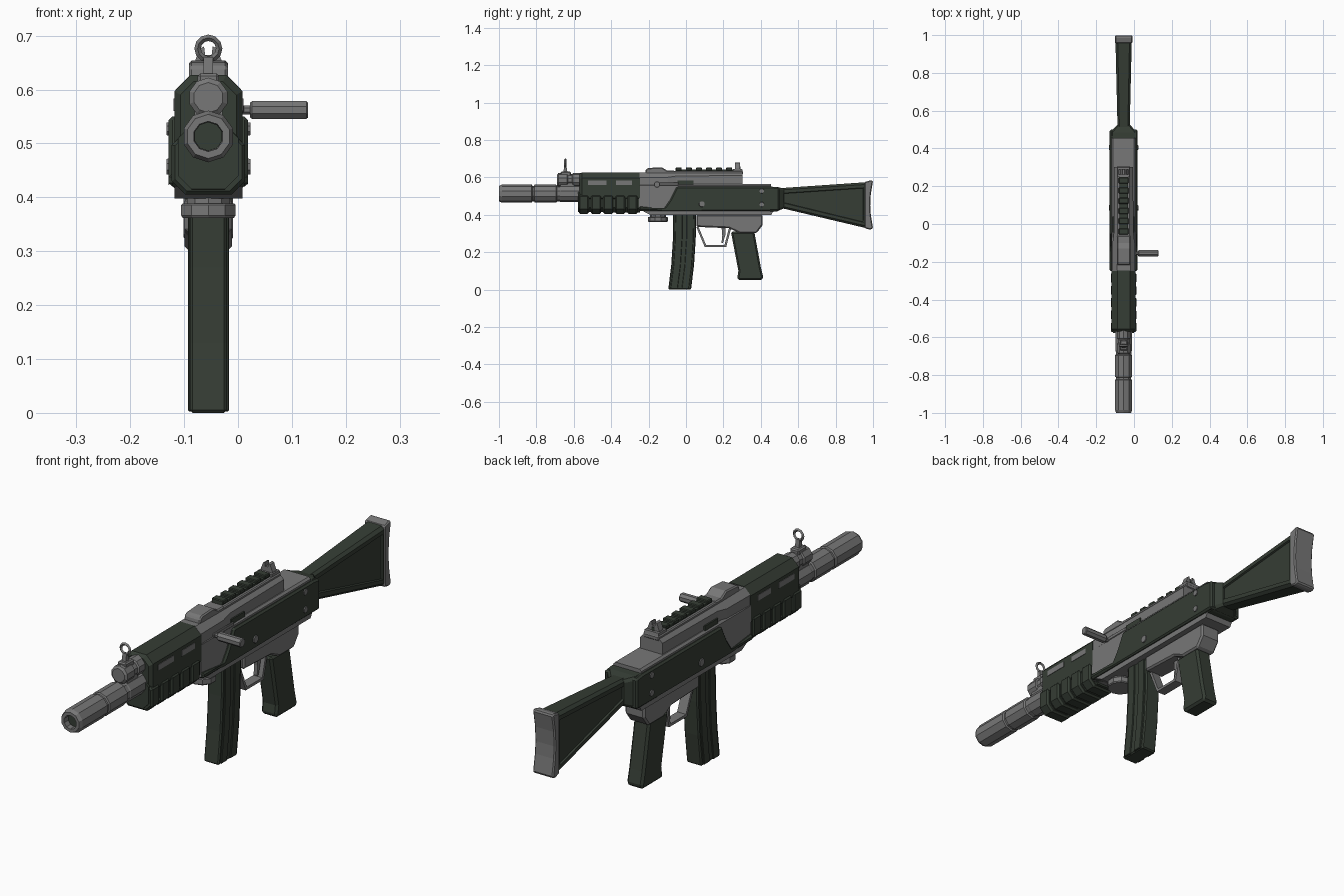
import bpy, bmesh, math

CX = -0.055  # centre plane of the body


def material(name, col):
    m = bpy.data.materials.new(name)
    m.diffuse_color = (*col, 1)
    return m


GREY = material("metal grey", (0.185, 0.185, 0.185))
GREEN = material("dark green", (0.036, 0.047, 0.035))


def solid(name, rings, mat, bevel=0.0):
    """Skin a list of equal rings and cap both ends."""
    bm = bmesh.new()
    vs = [[bm.verts.new(p) for p in r] for r in rings]
    n = len(rings[0])
    for a, b in zip(vs, vs[1:]):
        for i in range(n):
            bm.faces.new((a[i], a[(i + 1) % n], b[(i + 1) % n], b[i]))
    bm.faces.new(vs[0])
    bm.faces.new(vs[-1])
    bmesh.ops.recalc_face_normals(bm, faces=bm.faces)
    me = bpy.data.meshes.new(name)
    bm.to_mesh(me)
    bm.free()
    me.materials.append(mat)
    ob = bpy.data.objects.new(name, me)
    bpy.context.collection.objects.link(ob)
    if bevel:
        mod = ob.modifiers.new("chamfer", 'BEVEL')
        mod.width, mod.segments = bevel, 1
        mod.limit_method, mod.angle_limit = 'ANGLE', math.radians(40)
    return ob


def profile(name, pts, hw, mat, bevel=0.0, x=CX):
    """Side outline (y, z) given a width across x."""
    return solid(name, [[(x + s * hw, y, z) for y, z in pts] for s in (-1, 1)], mat, bevel)


def box(name, hw, y0, y1, z0, z1, mat, bevel=0.0, x=CX):
    return profile(name, [(y0, z0), (y1, z0), (y1, z1), (y0, z1)], hw, mat, bevel, x)


def section(y, hw, z0, z1, c):
    """Rectangle with cut corners, across the barrel axis."""
    q = [(hw, z0 + c), (hw, z1 - c), (hw - c, z1), (c - hw, z1),
         (-hw, z1 - c), (-hw, z0 + c), (c - hw, z0), (hw - c, z0)]
    return [(CX + a, y, b) for a, b in q]


def turned(name, axis, centre, steps, n, mat):
    """Lathe steps of (position along axis, radius)."""
    rings = []
    for t, r in steps:
        ring = []
        for i in range(n):
            a = 2 * math.pi * (i + 0.5) / n
            u, v = r * math.cos(a), r * math.sin(a)
            p, q = centre
            ring.append({'x': (t, p + u, q + v), 'y': (p + u, t, q + v), 'z': (p + u, q + v, t)}[axis])
        rings.append(ring)
    return solid(name, rings, mat)


# Barrel with hollow muzzle and two grooves
turned("muzzle_tube", 'y', (CX, 0.513),
       [(-0.93, 0.027), (-1, 0.028), (-1, 0.041), (-0.985, 0.048), (-0.825, 0.048), (-0.822, 0.042),
        (-0.812, 0.042), (-0.809, 0.048), (-0.695, 0.048), (-0.69, 0.043), (-0.675, 0.043),
        (-0.67, 0.046), (-0.55, 0.046)], 10, GREY)
turned("bore_plug", 'y', (CX, 0.513), [(-0.975, 0.027), (-0.967, 0.027)], 10, GREEN)
turned("gas_tube", 'y', (CX, 0.585),
       [(-0.69, 0.028), (-0.683, 0.037), (-0.635, 0.037), (-0.63, 0.032), (-0.61, 0.032),
        (-0.605, 0.037), (-0.55, 0.037)], 10, GREY)
box("barrel_bracket", 0.026, -0.67, -0.6, 0.53, 0.58, GREY)

# Front sight
box("front_sight_base", 0.02, -0.67, -0.615, 0.605, 0.63, GREY, 0.005)
profile("front_sight_post", [(-0.657, 0.62), (-0.633, 0.62), (-0.639, 0.66), (-0.651, 0.66)], 0.009, GREY)
bpy.ops.mesh.primitive_torus_add(major_segments=12, minor_segments=4, major_radius=0.02,
                                 minor_radius=0.006, location=(CX, -0.645, 0.676),
                                 rotation=(math.pi / 2, 0, 0))
bpy.context.object.name = "front_sight_ring"
bpy.context.object.data.materials.append(GREY)

# Handguard, upper shell and ribbed lower shell
solid("handguard_upper", [section(-0.57, 0.052, 0.47, 0.615, 0.025), section(-0.557, 0.063, 0.46, 0.627, 0.03),
                          section(-0.247, 0.063, 0.46, 0.627, 0.03)], GREEN)
solid("handguard_lower", [section(-0.578, 0.056, 0.415, 0.535, 0.025), section(-0.247, 0.06, 0.412, 0.535, 0.025)], GREEN)
for i in range(5):
    y = -0.573 + i * 0.065
    solid(f"handguard_rib_{i}", [section(y, 0.062, 0.412, 0.518, 0.022), section(y + 0.007, 0.068, 0.405, 0.522, 0.025),
                                 section(y + 0.047, 0.068, 0.405, 0.522, 0.025),
                                 section(y + 0.054, 0.062, 0.412, 0.518, 0.022)], GREEN)
for s in (-1, 1):
    for y0, y1 in ((-0.525, -0.425), (-0.375, -0.29)):
        box("handguard_slot", 0.003, y0, y1, 0.56, 0.583, GREY, x=CX + s * 0.062)

# Receiver
solid("receiver", [section(-0.25, 0.063, 0.42, 0.565, 0.008), section(0.455, 0.063, 0.42, 0.565, 0.008)], GREY)
solid("top_cover", [section(-0.248, 0.061, 0.5, 0.625, 0.025), section(-0.1, 0.059, 0.5, 0.625, 0.025),
                    section(-0.05, 0.052, 0.5, 0.625, 0.018), section(0.302, 0.05, 0.5, 0.625, 0.015)], GREY)
profile("lower_rail", [(-0.19, 0.398), (0.455, 0.398), (0.47, 0.425), (-0.24, 0.425)], 0.063, GREY)
profile("side_panels", [(-0.25, 0.42), (-0.25, 0.445), (-0.12, 0.43), (-0.085, 0.48), (-0.05, 0.55),
                        (0.46, 0.55), (0.5, 0.545), (0.5, 0.42)], 0.074, GREEN, 0.007)
solid("stock_neck", [section(0.45, 0.073, 0.415, 0.55, 0.012), section(0.485, 0.071, 0.417, 0.549, 0.012),
                     section(0.525, 0.034, 0.435, 0.54, 0.01)], GREEN)
for s in (-1, 1):
    for y, z, r in ((0.085, 0.457, 0.017), (0.405, 0.527, 0.014), (0.405, 0.455, 0.014)):
        turned("rivet", 'x', (y, z), [(CX + s * 0.07, r), (CX + s * 0.078, r * 0.9)], 8, GREY)
    box("side_port", 0.003, -0.045, 0.04, 0.552, 0.582, GREEN, x=CX + s * 0.055)

# Cocking handle, right side
box("handle_track", 0.004, -0.17, -0.04, 0.557, 0.572, GREY, 0.002, x=CX + 0.062)
turned("handle_stem", 'x', (-0.155, 0.562), [(-0.02, 0.009), (0.025, 0.009)], 8, GREY)
turned("cocking_handle", 'x', (-0.155, 0.562), [(0.022, 0.014), (0.026, 0.018), (0.127, 0.018), (0.13, 0.015)], 8, GREY)

# Top block, rail and rear sight
profile("top_block", [(-0.22, 0.615), (-0.215, 0.642), (-0.2, 0.65), (-0.13, 0.654), (-0.1, 0.636),
                      (-0.06, 0.636), (-0.06, 0.615)], 0.036, GREY, 0.005)
box("top_rail_base", 0.036, -0.08, 0.305, 0.615, 0.634, GREY, 0.004)
box("top_rail", 0.023, -0.055, 0.26, 0.63, 0.642, GREEN)
for i in range(6):
    y = -0.055 + i * 0.054
    box(f"rail_tooth_{i}", 0.026, y, y + 0.032, 0.636, 0.652, GREEN, 0.003)
arch = [(-0.026, 0.63), (0.026, 0.63), (0.026, 0.65), (0.016, 0.676), (0.008, 0.68), (0.006, 0.664),
        (-0.006, 0.664), (-0.008, 0.68), (-0.016, 0.676), (-0.026, 0.65)]
solid("rear_sight", [[(CX + x, y, z) for x, z in arch] for y in (0.262, 0.288)], GREY)
profile("rear_sight_foot", [(0.25, 0.63), (0.303, 0.63), (0.3, 0.645), (0.25, 0.645)], 0.032, GREY)
box("rear_sight_mark", 0.006, 0.286, 0.291, 0.645, 0.658, GREEN)

# Stock with sunken side panels, and butt plate
stock = solid("stock", [section(0.5, 0.032, 0.438, 0.542, 0.01), section(0.965, 0.043, 0.328, 0.574, 0.012)], GREEN)
bm = bmesh.new()
bm.from_mesh(stock.data)
bm.normal_update()
sides = [f for f in bm.faces if abs(f.normal.x) > 0.9]
bmesh.ops.inset_individual(bm, faces=sides, thickness=0.024, depth=0)
bmesh.ops.inset_individual(bm, faces=sides, thickness=0.004, depth=-0.007)
bm.to_mesh(stock.data)
bm.free()
profile("butt_plate", [(0.955, 0.328), (0.985, 0.32), (1.0, 0.328), (0.988, 0.4), (0.985, 0.45), (0.988, 0.51),
                       (1.0, 0.58), (0.99, 0.585), (0.955, 0.575)], 0.046, GREY, 0.005)

# Magazine with raised bands
def mag(name, a, b, hw, z0, bevel):
    path = [(0.42, -0.068), (0.27, -0.07), (0.13, -0.079), (z0, -0.095)]
    pts = [(y + a, z) for z, y in path] + [(y + b, z) for z, y in reversed(path)]
    profile(name, pts, hw, GREEN, bevel)


mag("magazine", 0, 0.122, 0.034, 0.0, 0.005)
mag("magazine_front_band", 0.012, 0.05, 0.038, 0.003, 0.002)
mag("magazine_rear_band", 0.072, 0.11, 0.038, 0.003, 0.002)

# Adjusting knob under the front
turned("knob_neck", 'z', (CX, -0.15), [(0.38, 0.042), (0.405, 0.042)], 10, GREY)
turned("knob", 'z', (CX, -0.15), [(0.362, 0.05), (0.366, 0.053), (0.386, 0.053), (0.389, 0.05)], 10, GREY)

# Trigger group and pistol grip
profile("trigger_housing", [(0.055, 0.4), (0.055, 0.335), (0.23, 0.328), (0.285, 0.302), (0.378, 0.302),
                            (0.41, 0.345), (0.41, 0.4)], 0.044, GREY, 0.007)
profile("trigger_guard", [(0.055, 0.335), (0.1, 0.228), (0.215, 0.228), (0.242, 0.33), (0.23, 0.33),
                          (0.206, 0.239), (0.107, 0.239), (0.067, 0.335)], 0.02, GREY)
profile("trigger", [(0.19, 0.335), (0.212, 0.335), (0.21, 0.29), (0.198, 0.25), (0.19, 0.25), (0.194, 0.29)], 0.008, GREY)
profile("pistol_grip", [(0.24, 0.31), (0.28, 0.1), (0.275, 0.068), (0.278, 0.05), (0.408, 0.05), (0.412, 0.07),
                        (0.4, 0.12), (0.365, 0.31)], 0.036, GREEN, 0.009)
